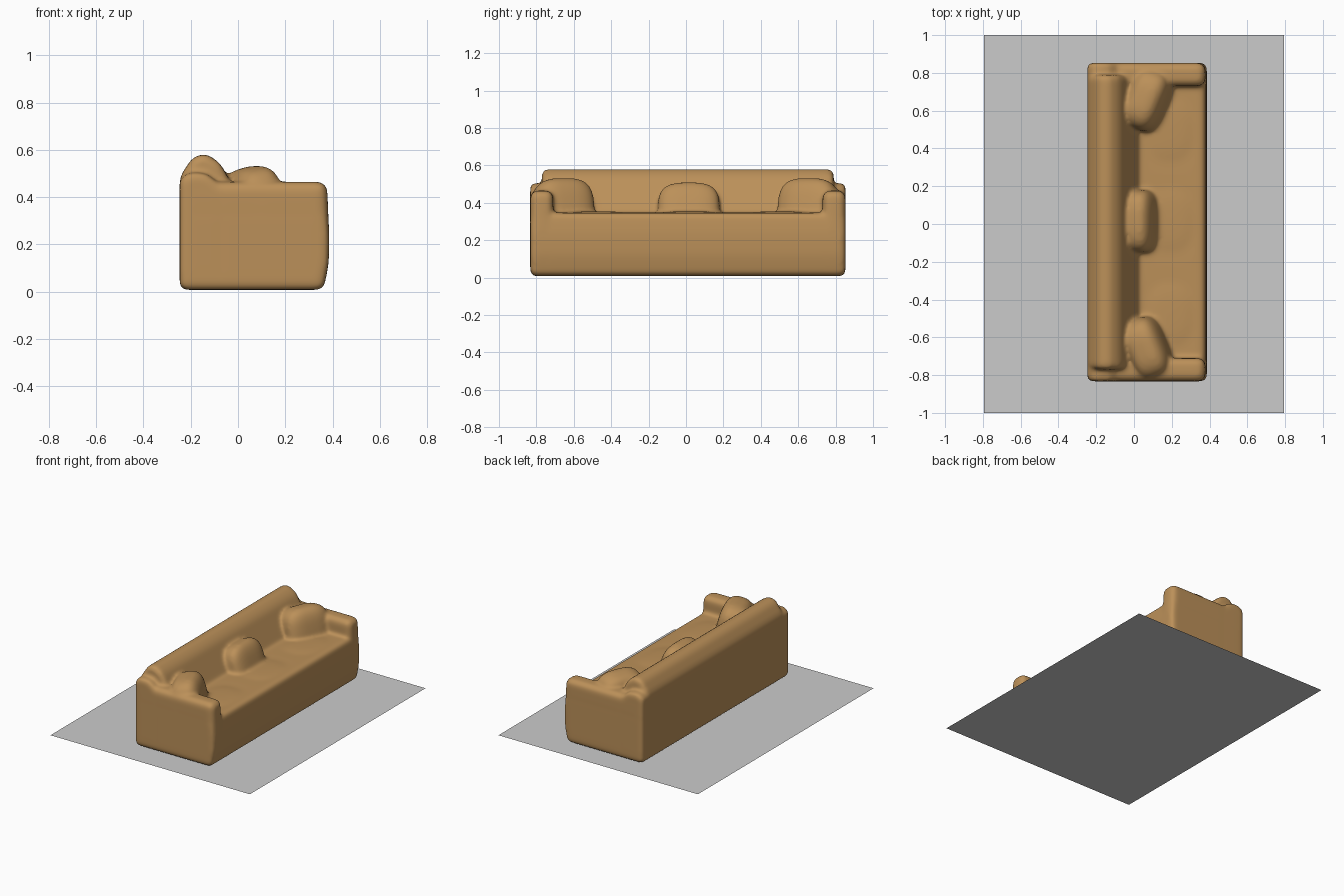
import bpy, bmesh, math
from mathutils import Matrix

if "Cube" in bpy.data.objects:
    bpy.data.objects.remove(bpy.data.objects["Cube"])

fabric = bpy.data.materials.new("tan_fabric")
fabric.diffuse_color = (0.50, 0.28, 0.10, 1)
fabric.use_nodes = True
fabric.node_tree.nodes["Principled BSDF"].inputs["Base Color"].default_value = fabric.diffuse_color
parts = []


def finish(name, bm, bevel=0.0):
    bmesh.ops.recalc_face_normals(bm, faces=bm.faces[:])
    if bevel:
        bmesh.ops.bevel(bm, geom=bm.edges[:], offset=bevel, segments=4,
                        profile=0.5, affect='EDGES', clamp_overlap=True)
    me = bpy.data.meshes.new(name)
    bm.to_mesh(me)
    bm.free()
    ob = bpy.data.objects.new(name, me)
    bpy.context.collection.objects.link(ob)
    return ob


def extrude_profile(name, pts, y0, y1, bevel):
    """Extrude an (x, z) outline along y."""
    bm = bmesh.new()
    face = bm.faces.new([bm.verts.new((x, y0, z)) for x, z in pts])
    ext = bmesh.ops.extrude_face_region(bm, geom=[face])
    bmesh.ops.translate(bm, vec=(0, y1 - y0, 0),
                        verts=[v for v in ext["geom"] if isinstance(v, bmesh.types.BMVert)])
    parts.append(finish(name, bm, bevel))


def cushion(name, loc, size, tilt, turn, power=0.65):
    """Pillow: a sphere squared off into a superellipsoid, leaned back and turned."""
    bm = bmesh.new()
    bmesh.ops.create_uvsphere(bm, u_segments=40, v_segments=24, radius=1)
    for v in bm.verts:
        v.co = [math.copysign(abs(c) ** power, c) * s for c, s in zip(v.co, size)]
    rot = Matrix.Rotation(math.radians(turn), 4, 'Z') @ Matrix.Rotation(math.radians(tilt), 4, 'Y')
    bmesh.ops.transform(bm, matrix=Matrix.Translation(loc) @ rot, verts=bm.verts[:])
    parts.append(finish(name, bm))


# seat base with slightly bulging front
extrude_profile("sofa", [(-0.247, 0.008), (0.362, 0.008), (0.384, 0.12), (0.386, 0.24),
                         (0.376, 0.347), (-0.247, 0.347)], -0.833, 0.853, 0.03)

# backrest, leaning forward to a rounded ridge
back = [(-0.247, 0.05), (-0.247, 0.485), (-0.19, 0.572), (-0.135, 0.584),
        (-0.075, 0.545), (-0.03, 0.46), (0.045, 0.32), (0.045, 0.05)]
extrude_profile("backrest", back, -0.77, 0.79, 0.03)
extrude_profile("back_ends", [(-0.247, 0.05), (-0.247, 0.48), (-0.2, 0.508), (-0.13, 0.50),
                              (-0.06, 0.44), (-0.06, 0.05)], -0.833, 0.853, 0.025)

# arms
arm = [(-0.24, 0.02), (0.362, 0.02), (0.384, 0.12), (0.386, 0.24), (0.376, 0.465), (-0.24, 0.465)]
extrude_profile("arm_left", arm, -0.833, -0.71, 0.04)
extrude_profile("arm_right", arm, 0.73, 0.853, 0.04)

# back pillows: one in the middle, one turned into each corner
cushion("pillow_middle", (0.045, 0.015, 0.37), (0.075, 0.165, 0.14), -20, 0)
cushion("pillow_left", (0.075, -0.655, 0.38), (0.10, 0.165, 0.15), -14, 22)
cushion("pillow_right", (0.075, 0.655, 0.38), (0.10, 0.165, 0.15), -14, -22)

# slight swell of the middle seat cushions
for i, y in enumerate((-0.48, 0.02, 0.50)):
    cushion(f"seat_pad_{i}", (0.19, y, 0.32), (0.17, 0.23, 0.034), 0, 0, 0.8)

# fuse everything into one soft upholstered skin
bpy.ops.object.select_all(action='DESELECT')
for ob in parts:
    ob.select_set(True)
sofa = parts[0]
bpy.context.view_layer.objects.active = sofa
bpy.ops.object.join()
sofa.data.materials.clear()
sofa.data.materials.append(fabric)
remesh = sofa.modifiers.new("fuse", 'REMESH')
remesh.mode = 'VOXEL'
remesh.voxel_size = 0.011
remesh.use_smooth_shade = True
soft = sofa.modifiers.new("soften", 'SMOOTH')
soft.factor = 0.5
soft.iterations = 10

# flat sheet under the sofa
bm = bmesh.new()
bmesh.ops.create_grid(bm, x_segments=1, y_segments=1, size=1)
bmesh.ops.scale(bm, vec=(0.795, 1, 1), verts=bm.verts[:])
finish("base_sheet", bm)
